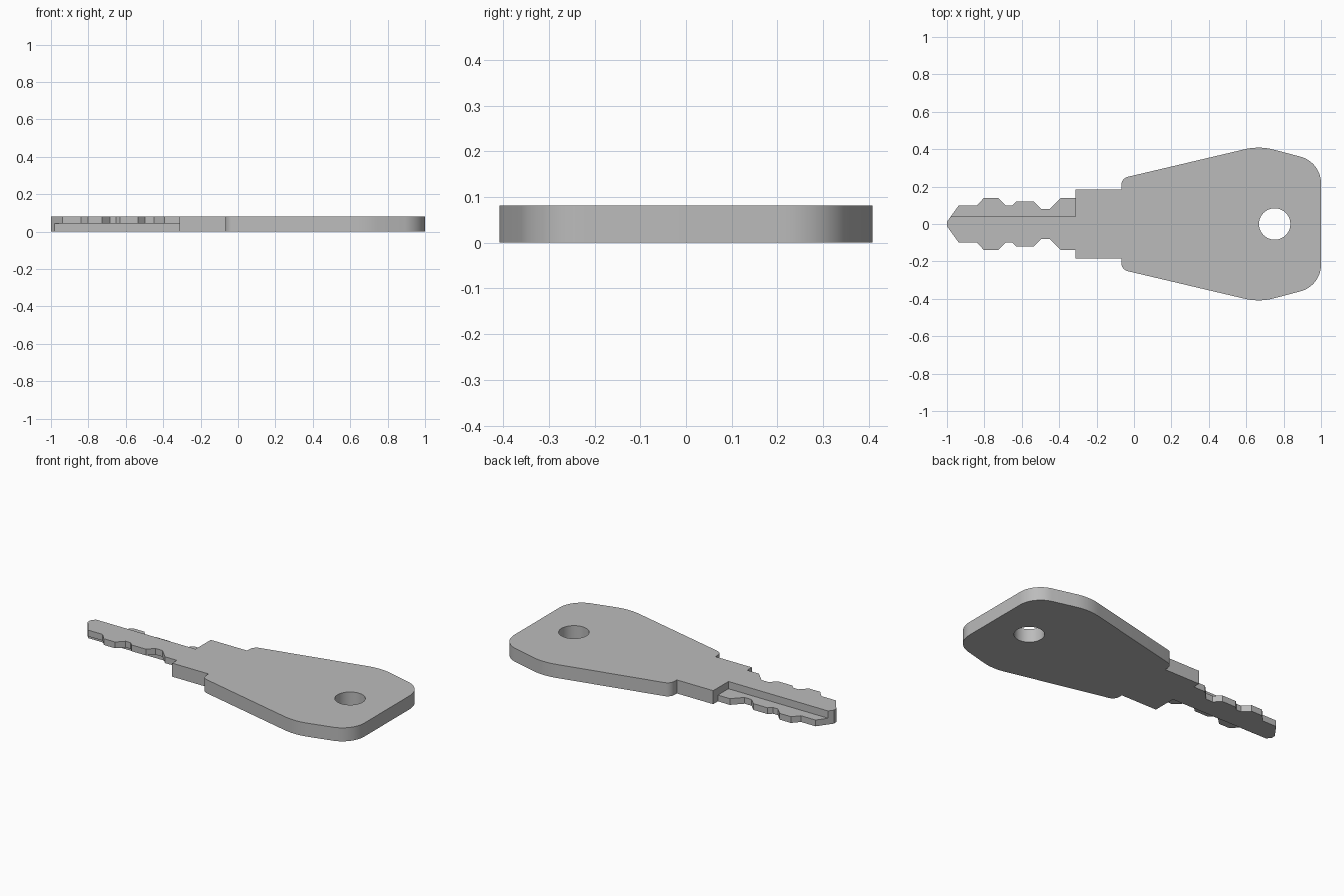
import bpy, bmesh, math
from mathutils import Vector, Matrix

cube = bpy.data.objects.get("Cube")
if cube:
    bpy.data.objects.remove(cube, do_unlink=True)

THICK = 0.082
SHOULDER = -0.312

metal = bpy.data.materials.new("grey metal")
metal.use_nodes = True
grey = (0.5, 0.5, 0.5, 1)
metal.diffuse_color = grey
metal.node_tree.nodes["Principled BSDF"].inputs["Base Color"].default_value = grey


def make_object(name, bm):
    bmesh.ops.recalc_face_normals(bm, faces=bm.faces)
    mesh = bpy.data.meshes.new(name)
    bm.to_mesh(mesh)
    bm.free()
    mesh.materials.append(metal)
    obj = bpy.data.objects.new(name, mesh)
    bpy.context.collection.objects.link(obj)
    return obj


def fillet(before, corner, after, length, steps=12):
    """Circular arc that rounds a corner, starting `length` before it."""
    a, c, b = Vector(before), Vector(corner), Vector(after)
    u, v = (a - c).normalized(), (b - c).normalized()
    half = u.angle(v) / 2
    radius = length * math.tan(half)
    centre = c + (u + v).normalized() * (length / math.cos(half))
    start = c + u * length - centre
    sweep = math.pi - 2 * half
    turn = -1 if u.x * v.y - u.y * v.x > 0 else 1
    return [centre + Matrix.Rotation(turn * sweep * i / steps, 2) @ start
            for i in range(steps + 1)]


def box(name, low, high):
    bm = bmesh.new()
    bmesh.ops.create_cube(bm, size=1)
    for vert in bm.verts:
        vert.co = [h if c > 0 else l for c, l, h in zip(vert.co, low, high)]
    return make_object(name, bm)


# Half outline of the blade, from tip to shoulder
half = [Vector(p) for p in (
    (-1, 0.012), (-0.938, 0.098), (-0.84, 0.098), (-0.802, 0.14), (-0.727, 0.14),
    (-0.685, 0.098), (-0.652, 0.098), (-0.63, 0.119), (-0.535, 0.119),
    (-0.497, 0.081), (-0.45, 0.081), (-0.392, 0.14), (SHOULDER, 0.14),
    (SHOULDER, 0.185), (-0.068, 0.185))]

# Half outline of the bow, with rounded corners
neck, side, end = (-0.068, 0.244), (0.67, 0.418), (1, 0.331)
half += fillet((-0.068, 0.185), neck, side, 0.036)
half += fillet(neck, side, end, 0.08)
half += fillet(side, end, (1, 0), 0.114)

# Key body: mirrored outline, extruded
outline = half + [Vector((p.x, -p.y)) for p in reversed(half)]
bm = bmesh.new()
face = bm.faces.new([bm.verts.new((p.x, p.y, 0)) for p in outline])
raised = bmesh.ops.extrude_face_region(bm, geom=[face])["geom"]
for vert in raised:
    if isinstance(vert, bmesh.types.BMVert):
        vert.co.z = THICK
key = make_object("key", bm)

# Cutters: step on the upper back side, step on the lower front side, ring hole
bm = bmesh.new()
bmesh.ops.create_cone(bm, cap_ends=True, segments=48, radius1=0.084, radius2=0.084,
                      depth=1, matrix=Matrix.Translation((0.752, 0, 0)))
cutters = [
    box("upper_groove_cutter", (-1.2, 0.039, 0.038), (SHOULDER, 0.5, 0.3)),
    box("lower_groove_cutter", (-1.2, -0.5, -0.3), (SHOULDER, -0.039, THICK - 0.038)),
    make_object("ring_hole_cutter", bm)]

bpy.context.view_layer.objects.active = key
key.select_set(True)
for cutter in cutters:
    cutter.hide_render = True
    cut = key.modifiers.new(cutter.name, "BOOLEAN")
    cut.operation = "DIFFERENCE"
    cut.solver = "EXACT"
    cut.object = cutter
    bpy.ops.object.modifier_apply(modifier=cut.name)
    bpy.data.objects.remove(cutter, do_unlink=True)

bpy.ops.object.shade_smooth_by_angle(angle=math.radians(20))
